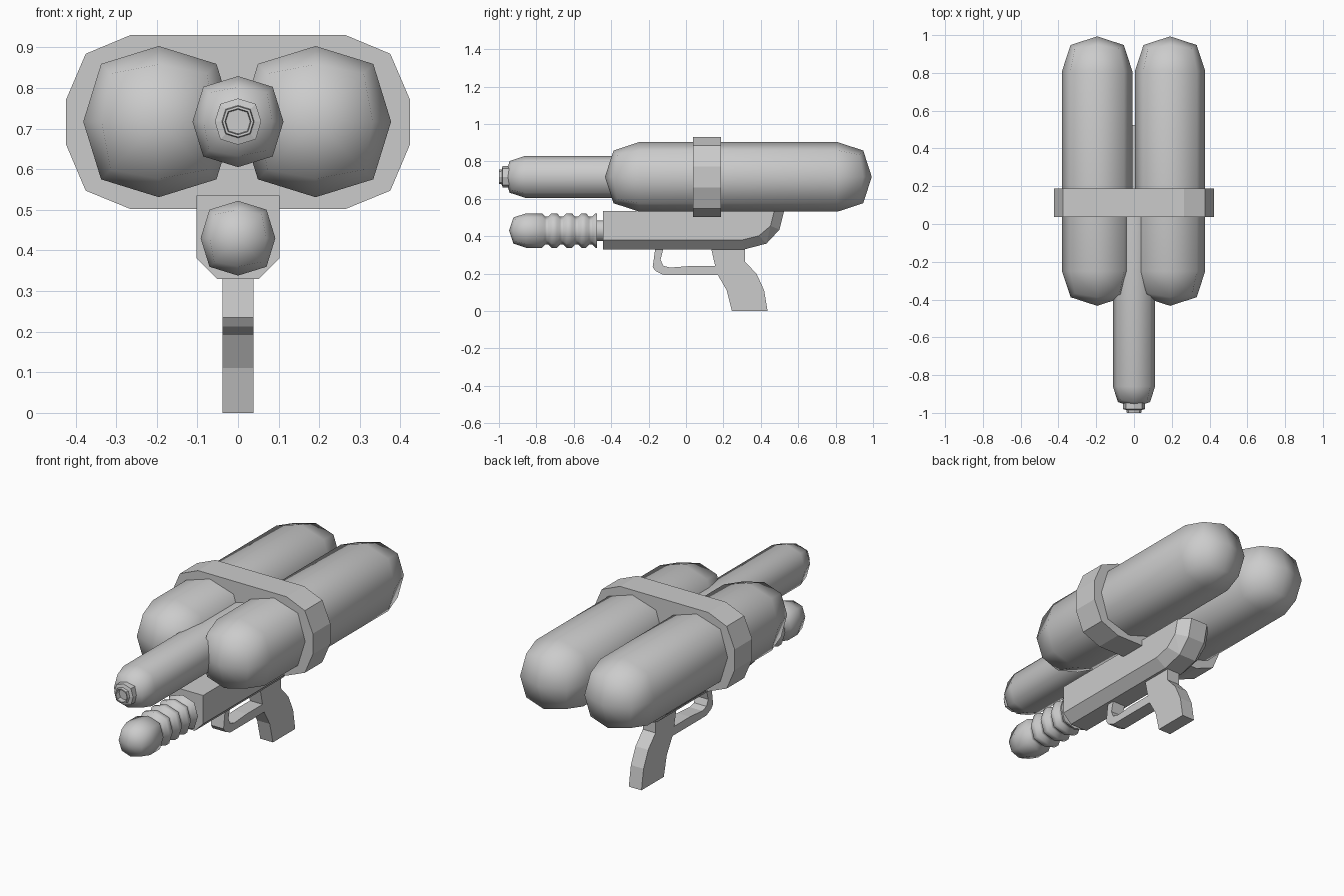
import bpy, bmesh, math

if "Cube" in bpy.data.objects:
    bpy.data.objects.remove(bpy.data.objects["Cube"])


def finish(name, bm, smooth=False, sharp=70):
    bmesh.ops.recalc_face_normals(bm, faces=bm.faces[:])
    for f in bm.faces:
        f.smooth = smooth
    for e in bm.edges:
        if len(e.link_faces) == 2 and e.calc_face_angle(0) > math.radians(sharp):
            e.smooth = False
    me = bpy.data.meshes.new(name)
    bm.to_mesh(me)
    bm.free()
    ob = bpy.data.objects.new(name, me)
    bpy.context.collection.objects.link(ob)
    return ob


def lathe(name, cx, cz, rings, smooth=True):
    """Eight-sided tube along y. Ring = (y, radius[, diagonal y, diagonal radius]).
    A ring of radius 0 closes the end to a point."""
    bm = bmesh.new()
    loops = []
    for ring in rings:
        y, r = ring[:2]
        yd, rd = ring[2:] if len(ring) == 4 else (y, r * 1.08)
        if r == 0:
            loops.append([bm.verts.new((cx, y, cz))])
            continue
        loop = []
        for i in range(8):
            a = i * math.pi / 4
            q, yy = (rd, yd) if i % 2 else (r, y)
            loop.append(bm.verts.new((cx + q * math.cos(a), yy, cz + q * math.sin(a))))
        loops.append(loop)
    for a, b in zip(loops, loops[1:]):
        for i in range(8):
            j = (i + 1) % 8
            if len(a) == 1:
                bm.faces.new((a[0], b[i], b[j]))
            elif len(b) == 1:
                bm.faces.new((a[i], a[j], b[0]))
            else:
                bm.faces.new((a[i], a[j], b[j], b[i]))
    for loop in (loops[0], loops[-1]):
        if len(loop) == 8:
            bm.faces.new(loop)
    return finish(name, bm, smooth)


def dome(y, r, s):
    """Rounded end: base ring, shoulder ring, tip. s = direction along y."""
    return [(y, r), (y + s * r * .74, r * .757, y + s * r * .63, r * .9), (y + s * r * .985, 0)]


def prism(name, pts, axis, lo, hi):
    """Extrude a 2D outline along x (points are y, z) or y (points are x, z)."""
    bm = bmesh.new()
    mk = (lambda p, t: (t, p[0], p[1])) if axis == 'x' else (lambda p, t: (p[0], t, p[1]))
    a = [bm.verts.new(mk(p, lo)) for p in pts]
    b = [bm.verts.new(mk(p, hi)) for p in pts]
    bm.faces.new(a)
    bm.faces.new(b)
    n = len(pts)
    for i in range(n):
        j = (i + 1) % n
        bm.faces.new((a[i], a[j], b[j], b[i]))
    return finish(name, bm)


# twin tanks
for side, cx in (("left", -.195), ("right", .191)):
    lathe(side + "_tank", cx, .717, dome(-.25, .186, -1)[::-1] + dome(.81, .186, 1))

# barrel and nozzle
lathe("barrel", 0, .717, dome(-.86, .112, -1)[::-1] + [(.1, .112)])
lathe("nozzle", 0, .717, [(-.93, .057), (-.98, .057), (-.985, .04), (-1, .038),
                          (-1, .032), (-.975, .03)], False)

# strap around the tanks
half = [(.265, .93), (.375, .884), (.423, .772), (.423, .66), (.375, .547), (.265, .502)]
prism("tank_band", half + [(-x, z) for x, z in half[::-1]], 'y', .037, .187)

# body with chamfered underside and curved rear
keel = [(-.445, .33), (.315, .33), (.43, .36), (.5, .435), (.525, .535)]
flank = [(-.445, .38), (.302, .38), (.39, .402), (.452, .455), (.472, .535), (-.445, .535)]
bm = bmesh.new()
for pts, w in ((keel, .052), (flank, .102)):
    for y, z in pts:
        for s in (-1, 1):
            bm.verts.new((s * w, y, z))
bmesh.ops.convex_hull(bm, input=bm.verts[:])
finish("body", bm)

# ribbed pump handle and its rod
rings = dome(-.855, .092, -1)[::-1]
for y in (-.745, -.665, -.585, -.51):
    rings += [(y - .025, .092), (y - .008, .074), (y + .008, .074), (y + .025, .092)]
lathe("pump_handle", 0, .43, rings + [(-.475, .092)])
lathe("pump_rod", 0, .43, [(-.49, .055), (-.43, .055)])

# pistol grip
prism("grip", [(.132, .345), (.155, .245), (.17, .193), (.218, .11), (.245, 0), (.436, 0),
               (.418, .11), (.378, .197), (.315, .265), (.315, .345)], 'x', -.038, .038)

# trigger guard
prism("trigger_guard", [(-.163, .345), (-.178, .235), (-.163, .213), (-.12, .193), (.18, .193),
                        (.17, .24), (.02, .24), (-.085, .232), (-.122, .242), (-.136, .275),
                        (-.118, .345)], 'x', -.038, .038)
